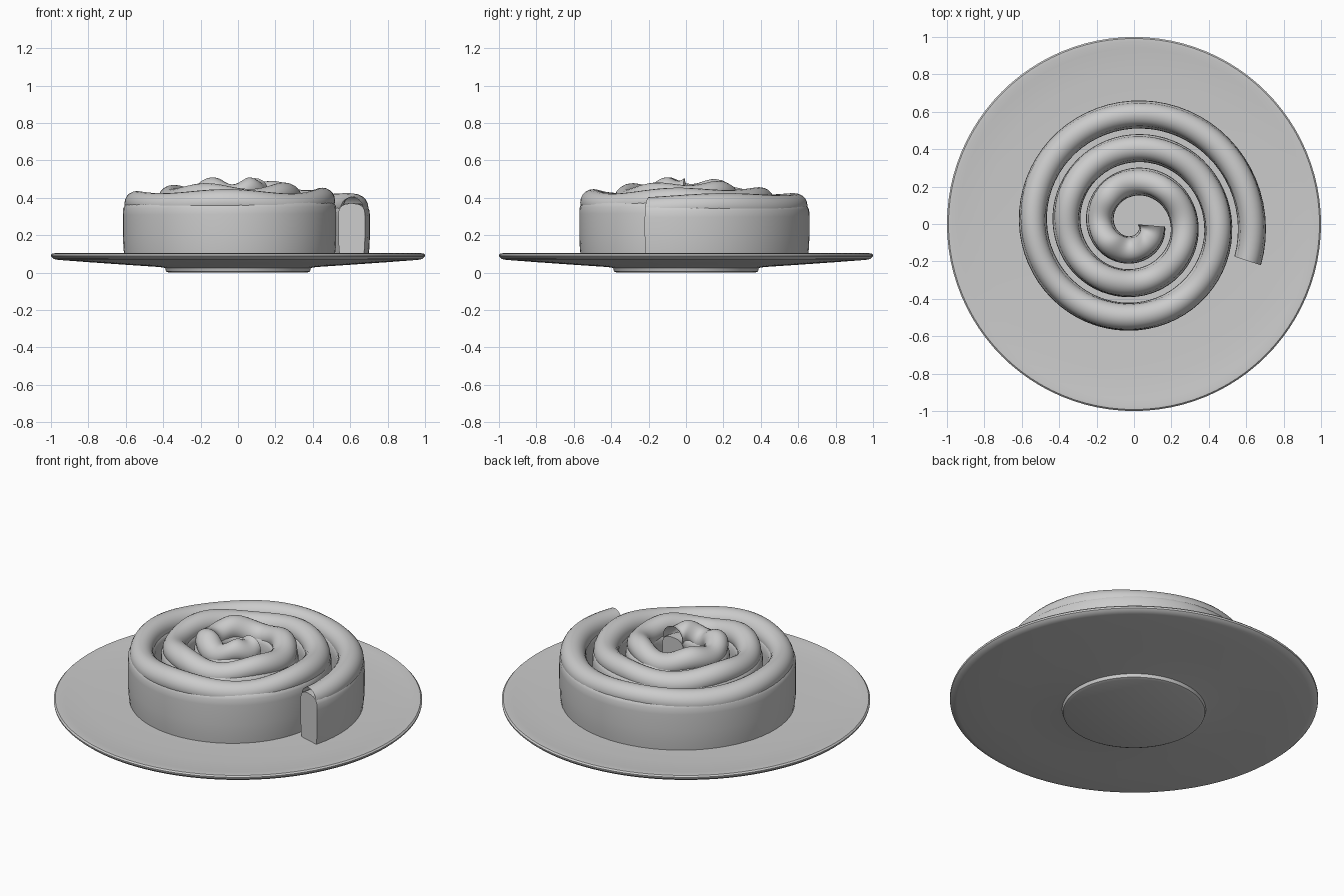
import bpy, bmesh, math

if "Cube" in bpy.data.objects:
    bpy.data.objects.remove(bpy.data.objects["Cube"])

START, END = math.radians(-18), math.radians(1075)


def finish(name, bm, angle, fix=True):
    if fix:
        bmesh.ops.recalc_face_normals(bm, faces=bm.faces)
    me = bpy.data.meshes.new(name)
    bm.to_mesh(me)
    bm.free()
    ob = bpy.data.objects.new(name, me)
    bpy.context.collection.objects.link(ob)
    bpy.ops.object.select_all(action='DESELECT')
    ob.select_set(True)
    bpy.context.view_layer.objects.active = ob
    bpy.ops.object.shade_smooth_by_angle(angle=math.radians(angle))
    return ob


def spiral_radius(a):
    return 0.63 - 0.18 * a / (2 * math.pi)


def progress(a):
    return (a - START) / (END - START)


def sweep(name, section, steps, caps):
    """Sweep section(a) -> [(radial offset, z)] along the spiral."""
    bm = bmesh.new()
    rings = []
    for i in range(steps + 1):
        a = START + (END - START) * i / steps
        r = spiral_radius(a)
        rings.append([bm.verts.new(((r + u) * math.cos(a), (r + u) * math.sin(a), z))
                      for u, z in section(a)])
    n = len(rings[0])
    for p, q in zip(rings, rings[1:]):
        for j in range(n):
            k = (j + 1) % n
            bm.faces.new((p[j], p[k], q[k], q[j]))
    if caps:
        bm.faces.new(rings[0])
        bm.faces.new(rings[-1])
    return finish(name, bm, 45)


# Plate: lathed profile with foot and thin rounded rim
profile = [(0, 0), (0.37, 0), (0.385, 0.006), (0.39, 0.025), (0.42, 0.03), (0.6, 0.042),
           (0.8, 0.056), (0.96, 0.068), (0.985, 0.073), (0.998, 0.085), (1.0, 0.095),
           (0.992, 0.103), (0.975, 0.104), (0.94, 0.099), (0.8, 0.092), (0.6, 0.087),
           (0.3, 0.085), (0, 0.085)]
bm = bmesh.new()
verts = [bm.verts.new((r, 0, z)) for r, z in profile]
edges = [bm.edges.new(e) for e in zip(verts, verts[1:])]
bmesh.ops.spin(bm, geom=verts + edges, cent=(0, 0, 0), axis=(0, 0, 1),
               angle=2 * math.pi, steps=96, use_merge=True)
bmesh.ops.remove_doubles(bm, verts=bm.verts, dist=0.0005)
finish("plate", bm, 35)


# Dough strip: tall, slightly bulging rounded section
def dough_section(a):
    top = 0.365 + 0.07 * progress(a)
    half = [(0.066, 0.08), (0.072, 0.13), (0.075, 0.2), (0.075, top - 0.07),
            (0.073, top - 0.035), (0.062, top - 0.012), (0.04, top), (0.015, top + 0.004)]
    return half + [(-u, z) for u, z in reversed(half)]


sweep("dough_spiral", dough_section, 200, True)


# Wavy open-ended tube along the top of the strip
def topping_section(a):
    p = progress(a)
    wave = (0.006 + 0.012 * p) * (math.sin(4.3 * a + 0.6) + 0.4 * math.sin(2.1 * a))
    zc = 0.345 + 0.09 * p + wave
    rad = 0.067 + 0.003 * math.sin(3.1 * a)
    return [(rad * math.cos(t), zc + rad * math.sin(t))
            for t in (2 * math.pi * j / 20 for j in range(20))]


sweep("topping_spiral", topping_section, 320, False)
